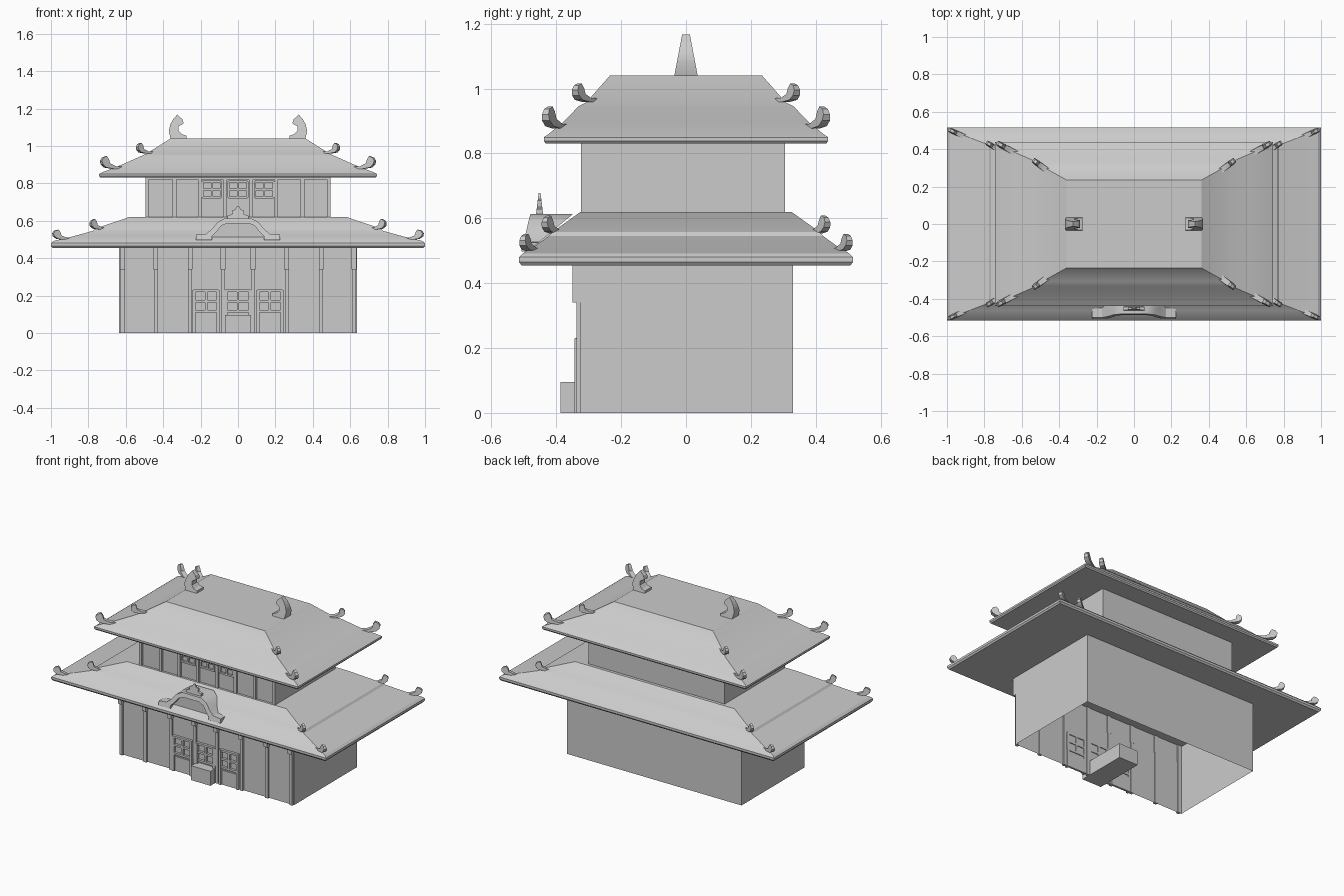
import bpy, bmesh, math
from mathutils import Vector

if "Cube" in bpy.data.objects:
    bpy.data.objects.remove(bpy.data.objects["Cube"])


def finish(name, bm, smooth=None):
    bmesh.ops.recalc_face_normals(bm, faces=bm.faces)
    me = bpy.data.meshes.new(name)
    bm.to_mesh(me)
    bm.free()
    ob = bpy.data.objects.new(name, me)
    bpy.context.collection.objects.link(ob)
    if smooth:
        me.shade_smooth()
        me.set_sharp_from_angle(angle=math.radians(smooth))
    return ob


def add_box(bm, x0, x1, y0, y1, z0, z1):
    vs = bmesh.ops.create_cube(bm, size=1)["verts"]
    for v in vs:
        v.co = Vector((x1 if v.co.x > 0 else x0, y1 if v.co.y > 0 else y0, z1 if v.co.z > 0 else z0))


def boxes(name, dims):
    bm = bmesh.new()
    for d in dims:
        add_box(bm, *d)
    return finish(name, bm)


def rings(name, levels, smooth=None, caps=True):
    """Stacked rectangles (half x, front y, back y, z) skinned together."""
    bm = bmesh.new()
    prev = None
    for hx, y0, y1, z in levels:
        ring = [bm.verts.new(p) for p in ((-hx, y0, z), (hx, y0, z), (hx, y1, z), (-hx, y1, z))]
        if prev:
            for i in range(4):
                bm.faces.new((prev[i], prev[(i + 1) % 4], ring[(i + 1) % 4], ring[i]))
        elif caps:
            bm.faces.new(ring)
        prev = ring
    if caps:
        bm.faces.new(prev)
    return finish(name, bm, smooth)


def slab(name, pts, place, t0, t1, smooth=30):
    """Extrude a 2D outline; place(a, b, t) maps it into space, t0/t1 may vary with height."""
    bm = bmesh.new()
    a = [bm.verts.new(place(u, v, t0(v))) for u, v in pts]
    b = [bm.verts.new(place(u, v, t1(v))) for u, v in pts]
    bm.faces.new(a)
    bm.faces.new(b)
    n = len(pts)
    for i in range(n):
        bm.faces.new((a[i], a[(i + 1) % n], b[(i + 1) % n], b[i]))
    return finish(name, bm, smooth)


# Storey walls: open shells
rings("lower_walls", [(0.635, -0.325, 0.33, 0), (0.635, -0.325, 0.33, 0.457)], caps=False)
rings("upper_walls", [(0.495, -0.31, 0.305, 0.615), (0.495, -0.31, 0.305, 0.835)], caps=False)

# Hipped roofs with concave slopes and flat tops
rings("lower_roof", [(hx, -hy, hy, z) for hx, hy, z in (
    (0.992, 0.507, 0.455), (1.0, 0.515, 0.465), (1.0, 0.515, 0.48), (0.985, 0.503, 0.492),
    (0.88, 0.462, 0.517), (0.775, 0.422, 0.546), (0.765, 0.412, 0.558), (0.58, 0.325, 0.62))], 25)
rings("upper_roof", [(hx, -hy, hy, z) for hx, hy, z in (
    (0.735, 0.432, 0.83), (0.742, 0.438, 0.838), (0.742, 0.438, 0.85), (0.728, 0.426, 0.858),
    (0.62, 0.375, 0.90), (0.52, 0.332, 0.945), (0.49, 0.307, 0.958), (0.36, 0.235, 1.04))], 25)


# Upturned horns on the hips, four per set
HORN = [(0, 0), (0.35, 0.02), (0.62, 0.3), (0.66, 0.7), (0.75, 1.0), (0.92, 0.86), (1.0, 0.55),
        (0.96, 0.2), (0.8, -0.1), (0.4, -0.25), (0, -0.2)]


def horns(name, inner, outer, z, h, w):
    for sx in (-1, 1):
        for sy in (-1, 1):
            a = Vector((inner[0] * sx, inner[1] * sy, z))
            d = Vector((outer[0] * sx, outer[1] * sy, z)) - a
            side = Vector((-d.y, d.x, 0)).normalized()
            slab(name, HORN, lambda u, v, t: a + d * u + side * t + Vector((0, 0, v * h)),
                 lambda v: -w * (1 - 0.45 * max(v, 0)), lambda v: w * (1 - 0.45 * max(v, 0)))


horns("lower_eave_horn", (0.88, 0.455), (0.99, 0.505), 0.508, 0.044, 0.013)
horns("lower_hip_horn", (0.70, 0.38), (0.79, 0.437), 0.563, 0.046, 0.013)
horns("upper_eave_horn", (0.62, 0.372), (0.733, 0.434), 0.89, 0.055, 0.015)
horns("upper_hip_horn", (0.46, 0.283), (0.54, 0.343), 0.97, 0.046, 0.015)

# Pair of curled ridge finials, tapering upwards
FINIAL = [(0.275, 1.04), (0.275, 1.055), (0.30, 1.062), (0.317, 1.08), (0.318, 1.105), (0.29, 1.12),
          (0.297, 1.142), (0.325, 1.167), (0.345, 1.145), (0.362, 1.115), (0.37, 1.08), (0.36, 1.04)]
for s in (-1, 1):
    slab("ridge_finial", FINIAL, lambda u, v, t: Vector((u * s, t, v)),
         lambda v: -0.036 + 0.19 * (v - 1.04), lambda v: 0.036 - 0.19 * (v - 1.04))

# Curved front gable: arched hood, infill and crest
outer = [(0.225, 0.497), (0.225, 0.525), (0.17, 0.53), (0.14, 0.555), (0.11, 0.592), (0.07, 0.613)]
inner = [(0.06, 0.586), (0.09, 0.572), (0.115, 0.54), (0.14, 0.515), (0.14, 0.497)]


def mirrored(half):
    return [(-x, z) for x, z in half]


arch = outer + inner[::1]
hood = mirrored(outer) + outer[::-1] + inner[::-1] + mirrored(inner)
slope = lambda v: -0.508 + 0.24 * (v - 0.497)
slab("gable_hood", hood, lambda u, v, t: Vector((u, t, v)), slope, lambda v: -0.50 + 1.2 * (v - 0.487))
slab("gable_infill", inner[::-1] + mirrored(inner), lambda u, v, t: Vector((u, t, v)),
     lambda v: -0.47, lambda v: -0.40)
crest = [(0.055, 0.608), (0.055, 0.628), (0.03, 0.635), (0.032, 0.655), (0.014, 0.66), (0.006, 0.678)]
slab("gable_crest", mirrored(crest) + crest[::-1], lambda u, v, t: Vector((u, t, v)),
     lambda v: -0.463 + 0.12 * (v - 0.608), lambda v: -0.44 - 0.12 * (v - 0.608))

# Facade posts: thick upper brackets, slimmer shafts
POSTS = [-0.617, -0.44, -0.255, -0.08, 0.08, 0.26, 0.445, 0.62]
boxes("lower_posts", [d for x in POSTS for d in (
    (x - 0.013, x + 0.013, -0.35, -0.32, 0.34, 0.457),
    (x - 0.010, x + 0.010, -0.338, -0.32, 0, 0.34))])
boxes("upper_posts", [(x - 0.01, x + 0.01, -0.324, -0.305, 0.62, 0.832)
                      for x in (-0.485, -0.34, -0.205, -0.07, 0.07, 0.205, 0.345, 0.485)])
boxes("upper_lintel", [(-0.495, 0.495, -0.32, -0.305, 0.82, 0.832)])


# Lattice frames built from bars
def lattice(x0, x1, z0, z1, y0, y1, cols, rows, w):
    out = []
    for i in range(cols + 1):
        x = x0 + (x1 - x0) * i / cols
        out.append((x - w / 2, x + w / 2, y0, y1, z0, z1))
    for j in range(rows + 1):
        z = z0 + (z1 - z0) * j / rows
        out.append((x0, x1, y0, y1, z - w / 2, z + w / 2))
    return out


doors, windows = [], []
for c in (-0.17, 0.0, 0.17):
    doors += lattice(c - 0.067, c + 0.067, 0.115, 0.225, -0.341, -0.32, 2, 2, 0.013)
    doors += [(c + s * 0.064 - 0.008, c + s * 0.064 + 0.008, -0.344, -0.32, 0, 0.23) for s in (-1, 1)]
    doors.append((c - 0.055, c + 0.055, -0.333, -0.32, 0, 0.095))
for c in (-0.14, 0.0, 0.14):
    windows += lattice(c - 0.05, c + 0.05, 0.725, 0.81, -0.322, -0.305, 2, 2, 0.011)
boxes("door_lattices", doors)
boxes("window_lattices", windows)

# Entrance block running in under the hall
boxes("entrance_block", [(-0.07, 0.07, -0.387, -0.05, 0, 0.095)])
